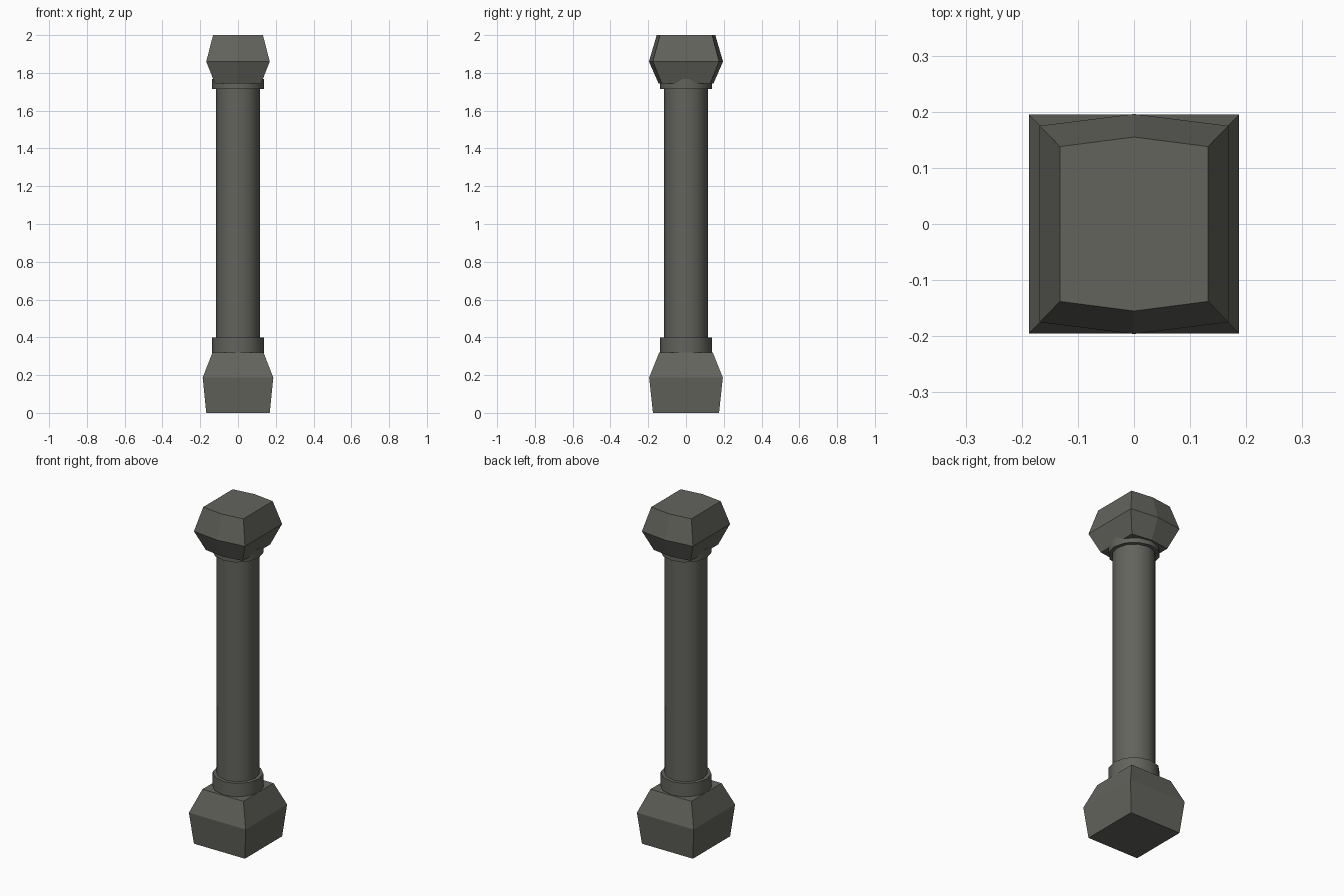
import bpy, bmesh, math

if "Cube" in bpy.data.objects:
    bpy.data.objects.remove(bpy.data.objects["Cube"])

stone = bpy.data.materials.new("dark grey stone")
stone.diffuse_color = (0.125, 0.125, 0.11, 1)
stone.use_nodes = True
stone.node_tree.nodes["Principled BSDF"].inputs["Base Color"].default_value = stone.diffuse_color


def finish(name, bm):
    bmesh.ops.recalc_face_normals(bm, faces=bm.faces)
    mesh = bpy.data.meshes.new(name)
    bm.to_mesh(mesh)
    bm.free()
    obj = bpy.data.objects.new(name, mesh)
    bpy.context.collection.objects.link(obj)
    mesh.materials.append(stone)
    return obj


def loft(name, levels):
    """Stack of rings: (z, half x, corner y, middle y); equal y values give a plain rectangle."""
    bm = bmesh.new()
    rings = []
    for z, x, y, m in levels:
        pts = [(-x, -y), (0, -m), (x, -y), (x, y), (0, m), (-x, y)]
        if all(l[2] == l[3] for l in levels):
            pts = [p for p in pts if p[0]]
        rings.append([bm.verts.new((*p, z)) for p in pts])
    n = len(rings[0])
    for a, b in zip(rings, rings[1:]):
        for i in range(n):
            j = (i + 1) % n
            bm.faces.new((a[i], a[j], b[j], b[i]))
    bm.faces.new(rings[0])
    bm.faces.new(rings[-1])
    return finish(name, bm)


def drum(name, radius, z0, z1):
    """Twelve-sided smooth cylinder."""
    bm = bmesh.new()
    rings = [[bm.verts.new((radius * math.cos(i * math.pi / 6),
                            radius * math.sin(i * math.pi / 6), z))
              for i in range(12)] for z in (z0, z1)]
    a, b = rings
    for i in range(12):
        j = (i + 1) % 12
        bm.faces.new((a[i], a[j], b[j], b[i]))
    bm.faces.new(a)
    bm.faces.new(b)
    obj = finish(name, bm)
    bpy.ops.object.select_all(action='DESELECT')
    obj.select_set(True)
    bpy.context.view_layer.objects.active = obj
    bpy.ops.object.shade_smooth_by_angle(angle=math.radians(40))


# square base block, flaring then tapering in
loft("base_block", [(0, 0.168, 0.175, 0.175), (0.187, 0.187, 0.195, 0.195),
                    (0.32, 0.135, 0.142, 0.142)])
# capital block with slightly bowed front and back
loft("capital_block", [(1.743, 0.122, 0.128, 0.145), (1.86, 0.168, 0.175, 0.196),
                       (2.0, 0.132, 0.138, 0.155)])
# round shaft and its two collars
drum("shaft", 0.116, 0.3, 1.76)
drum("lower_collar", 0.137, 0.3, 0.4)
drum("upper_collar", 0.137, 1.716, 1.768)
